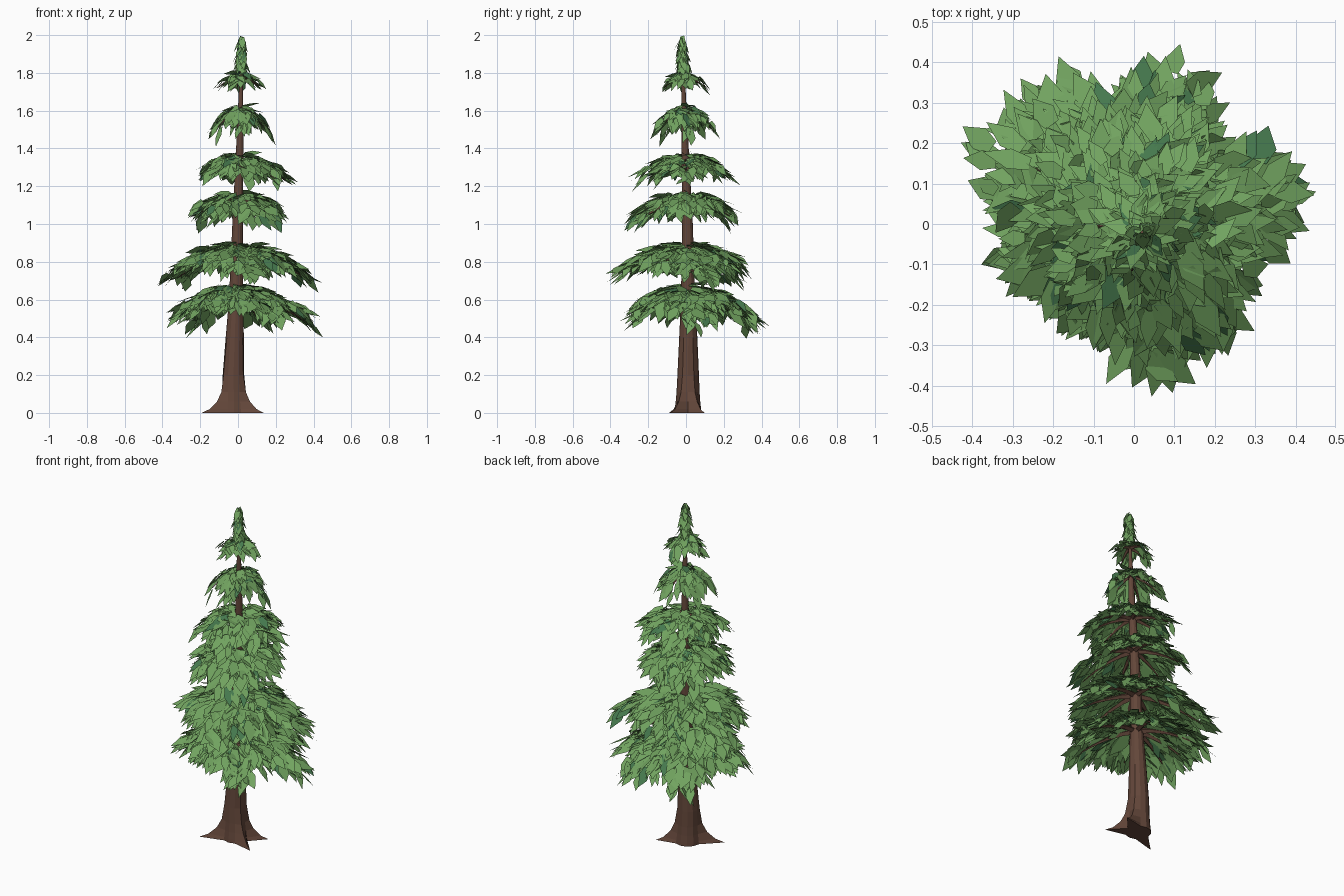
import bpy, bmesh, math, random
from mathutils import Vector

if "Cube" in bpy.data.objects:
    bpy.data.objects.remove(bpy.data.objects["Cube"])

random.seed(7)


def material(name, rgb):
    m = bpy.data.materials.new(name)
    m.diffuse_color = (*rgb, 1)
    m.use_nodes = True
    m.node_tree.nodes["Principled BSDF"].inputs["Base Color"].default_value = m.diffuse_color
    return m


BARK = material("brown bark", (0.125, 0.062, 0.042))
LIGHT = material("leaf green", (0.165, 0.365, 0.115))
DARK = material("blue green", (0.06, 0.19, 0.075))


def finish(name, bm, mats):
    me = bpy.data.meshes.new(name)
    bm.to_mesh(me)
    bm.free()
    for m in mats:
        me.materials.append(m)
    ob = bpy.data.objects.new(name, me)
    bpy.context.collection.objects.link(ob)
    return ob


def loft(bm, rings):
    """Skin a list of closed point rings, capping both ends."""
    vs = [[bm.verts.new(p) for p in ring] for ring in rings]
    n = len(vs[0])
    for a, b in zip(vs, vs[1:]):
        for i in range(n):
            j = (i + 1) % n
            bm.faces.new((a[i], a[j], b[j], b[i]))
    bm.faces.new(vs[0][::-1])
    bm.faces.new(vs[-1])


# Trunk axis: slightly leaning
AXIS = [(0, -.02, .01), (.25, -.025, .012), (.5, -.012, .012),
        (1.0, -.002, .008), (1.5, .012, -.008), (2.0, .02, -.02)]


def axis(z):
    for (z0, x0, y0), (z1, x1, y1) in zip(AXIS, AXIS[1:]):
        if z <= z1:
            t = (z - z0) / (z1 - z0)
            return Vector((x0 + (x1 - x0) * t, y0 + (y1 - y0) * t, z))
    return Vector((.02, -.02, z))


# Trunk with three flared roots: (height, radius, root strength)
bm = bmesh.new()
ROOTS = {210: .128, 30: .103, 330: .108}
rings = []
for z, r, k in [(0, .072, 1), (.02, .07, .62), (.06, .065, .3), (.11, .061, .12),
                (.2, .057, .03), (.4, .048, 0), (.6, .038, 0), (1.0, .028, 0),
                (1.5, .017, 0), (1.95, .004, 0)]:
    ring = []
    for a in range(0, 360, 30):
        rad = r + ROOTS.get(a, 0) * k
        t = math.radians(a)
        ring.append(axis(z) + Vector((math.cos(t) * rad, math.sin(t) * rad, 0)))
    rings.append(ring)
loft(bm, rings)
finish("trunk", bm, [BARK])


def leaf(bm, base, direction, side, length, width):
    """One flat pointed leaf blade."""
    pts = [(-.32, 0), (.32, 0), (.5, .45), (0, 1), (-.5, .45)]
    vs = [bm.verts.new(base + side * (u * width) + direction * (v * length)) for u, v in pts]
    f = bm.faces.new(vs)
    f.normal_update()
    if f.normal.z < 0:
        f.normal_flip()
    f.material_index = 1 if random.random() < .06 else 0


def reach(theta, lobes, floor):
    """Crown radius in a direction, from the nearest boughs."""
    best = floor
    for a, r in lobes:
        d = abs((theta - a + 180) % 360 - 180)
        best = max(best, r * (1 - .3 * (d / 26) ** 2))
    return best


# Tiers: top height, drop at edge, leaf count, leaf length, boughs (angle, reach)
TIERS = [
    (.69, .235, 560, .115, [(8, .47), (72, .46), (122, .46), (165, .39), (195, .39), (245, .33), (310, .42)]),
    (.91, .225, 560, .115, [(15, .46), (80, .35), (150, .49), (205, .37), (245, .35), (282, .45), (325, .39)]),
    (1.185, .21, 330, .11, [(20, .28), (75, .32), (130, .33), (190, .29), (250, .33), (298, .40), (340, .28)]),
    (1.385, .17, 300, .10, [(0, .33), (60, .29), (110, .30), (170, .24), (225, .28), (280, .31), (325, .31)]),
    (1.64, .17, 150, .095, [(10, .20), (80, .20), (150, .20), (215, .20), (285, .20)]),
    (1.815, .095, 75, .085, [(0, .155), (90, .15), (180, .15), (265, .15)]),
]

for n, (top, drop, count, size, lobes) in enumerate(TIERS, 1):
    rmax = max(r for _, r in lobes)
    floor = .68 * rmax

    def surface(r, th):
        c = axis(top)
        return Vector((c.x * (1 - r / rmax) + math.cos(th) * r,
                       c.y * (1 - r / rmax) + math.sin(th) * r,
                       top - .006 - drop * (r / rmax) ** 1.8))

    # Drooping boughs hidden under the leaves
    bm = bmesh.new()
    for a, r in lobes:
        th = math.radians(a)
        side = Vector((-math.sin(th), math.cos(th), 0))
        rings = []
        for k in range(5):
            t = k / 4
            p = surface(r * .75 * t, th) - Vector((0, 0, .055 * min(1, .4 + rmax * 1.4)))
            w = (.016 * (1 - t) + .003) * (.5 + rmax)
            rings.append([p + side * w, p + Vector((0, 0, w)), p - side * w, p - Vector((0, 0, w))])
        loft(bm, rings)
    bmesh.ops.recalc_face_normals(bm, faces=bm.faces)
    finish(f"boughs_{n}", bm, [BARK])

    # Leaves laid over the boughs, some flat on top and some hanging below
    bm = bmesh.new()
    for i in range(count):
        ang = i * 137.508 + random.uniform(-8, 8)
        th = math.radians(ang)
        rim = reach(ang, lobes, floor)
        t = math.sqrt((i + .5) / count)
        length = size * random.uniform(.75, 1.2)
        slope = math.atan(1.8 * drop / rmax * t ** .8) + math.radians(random.uniform(-20, 14))
        r = max(.004, t * (rim - length * math.cos(slope) * .95))
        yaw = th + math.radians(random.gauss(0, 28))
        out = Vector((math.cos(yaw), math.sin(yaw), 0))
        d = out * math.cos(slope) - Vector((0, 0, math.sin(slope)))
        side = Vector((-math.sin(yaw), math.cos(yaw), random.uniform(-.6, .6))).normalized()
        base = surface(r, th) - Vector((0, 0, random.uniform(0, .05) * min(1, .4 + rmax * 1.4)))
        leaf(bm, base, d, side, length, length * random.uniform(.4, .6))
    finish(f"foliage_{n}", bm, [LIGHT, DARK])

# Narrow tuft at the tip, running down to the top tier
bm = bmesh.new()
COUNT = 60
for i in range(COUNT):
    f = i / (COUNT - 1)
    z = 1.995 - .16 * f
    th = math.radians(i * 137.5)
    tilt = math.radians(random.uniform(52, 80))
    out = Vector((math.cos(th), math.sin(th), 0))
    d = out * math.cos(tilt) - Vector((0, 0, math.sin(tilt)))
    side = Vector((-math.sin(th), math.cos(th), random.uniform(-.4, .4))).normalized()
    length = random.uniform(.06, .085)
    leaf(bm, axis(z) + out * (.002 + .012 * f), d, side, length, length * .48)
finish("foliage_tip", bm, [LIGHT, DARK])
